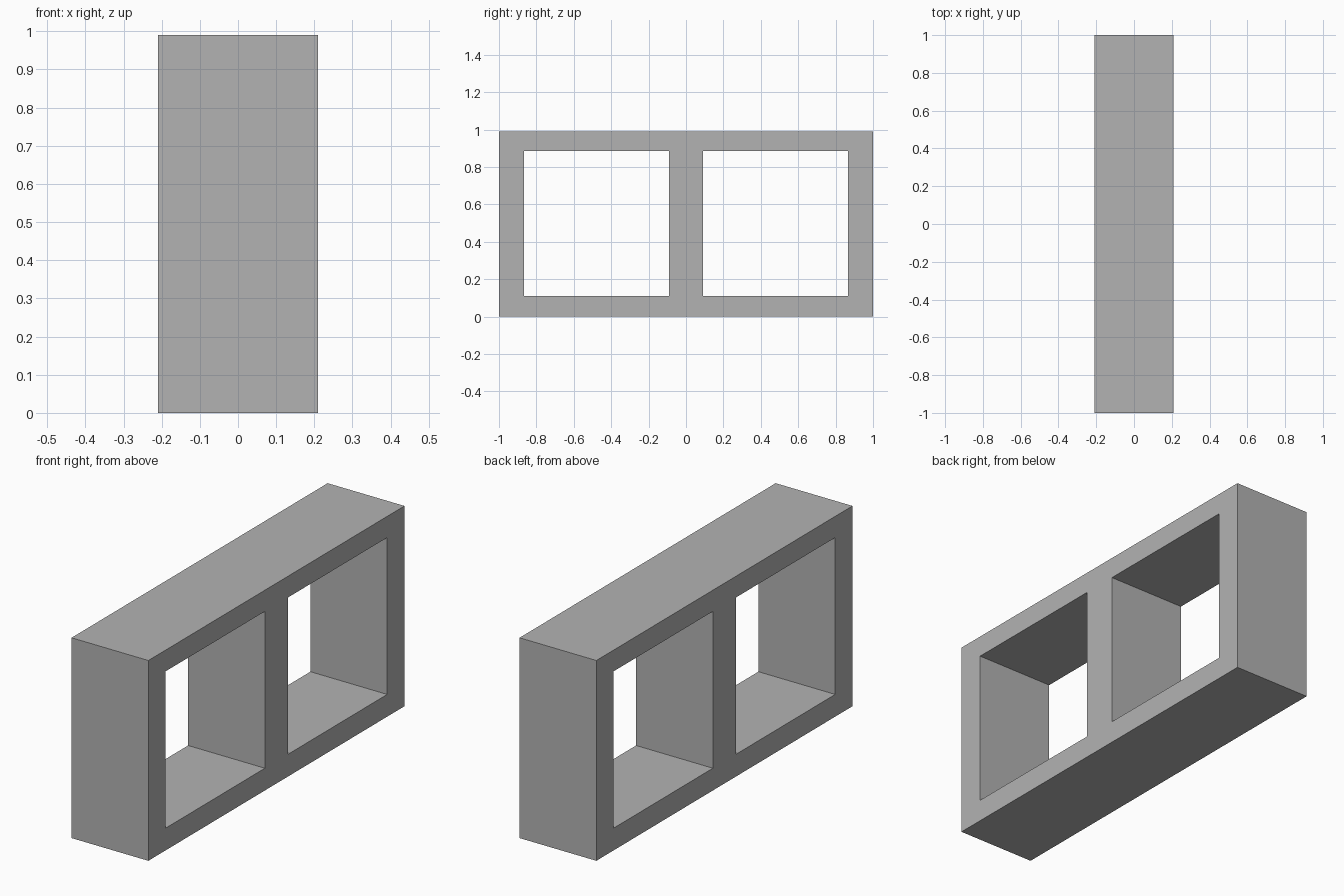
import bpy
import bmesh

if "Cube" in bpy.data.objects:
    bpy.data.objects.remove(bpy.data.objects["Cube"], do_unlink=True)

HALF_DEPTH = 0.21
Y_LINES = (-1.0, -0.865, -0.09, 0.09, 0.865, 1.0)
Z_LINES = (0.0, 0.11, 0.885, 0.99)
OPENINGS = {(1, 1), (3, 1)}

# Plain grey material
grey = bpy.data.materials.new("plain_grey")
grey.use_nodes = True
colour = (0.45, 0.45, 0.45, 1.0)
grey.diffuse_color = colour
grey.node_tree.nodes["Principled BSDF"].inputs["Base Color"].default_value = colour

# Flat face of the block, leaving out the two square openings
bm = bmesh.new()
grid = [[bm.verts.new((-HALF_DEPTH, y, z)) for z in Z_LINES] for y in Y_LINES]
for i in range(len(Y_LINES) - 1):
    for j in range(len(Z_LINES) - 1):
        if (i, j) not in OPENINGS:
            bm.faces.new((grid[i][j], grid[i + 1][j],
                          grid[i + 1][j + 1], grid[i][j + 1]))

# Extrude through the depth to make the outer and inner walls
result = bmesh.ops.extrude_face_region(bm, geom=bm.faces[:], use_keep_orig=True)
moved = [v for v in result["geom"] if isinstance(v, bmesh.types.BMVert)]
bmesh.ops.translate(bm, verts=moved, vec=(2 * HALF_DEPTH, 0, 0))
bmesh.ops.recalc_face_normals(bm, faces=bm.faces[:])

mesh = bpy.data.meshes.new("hollow_block")
bm.to_mesh(mesh)
bm.free()
mesh.materials.append(grey)
block = bpy.data.objects.new("hollow_block", mesh)
bpy.context.collection.objects.link(block)
